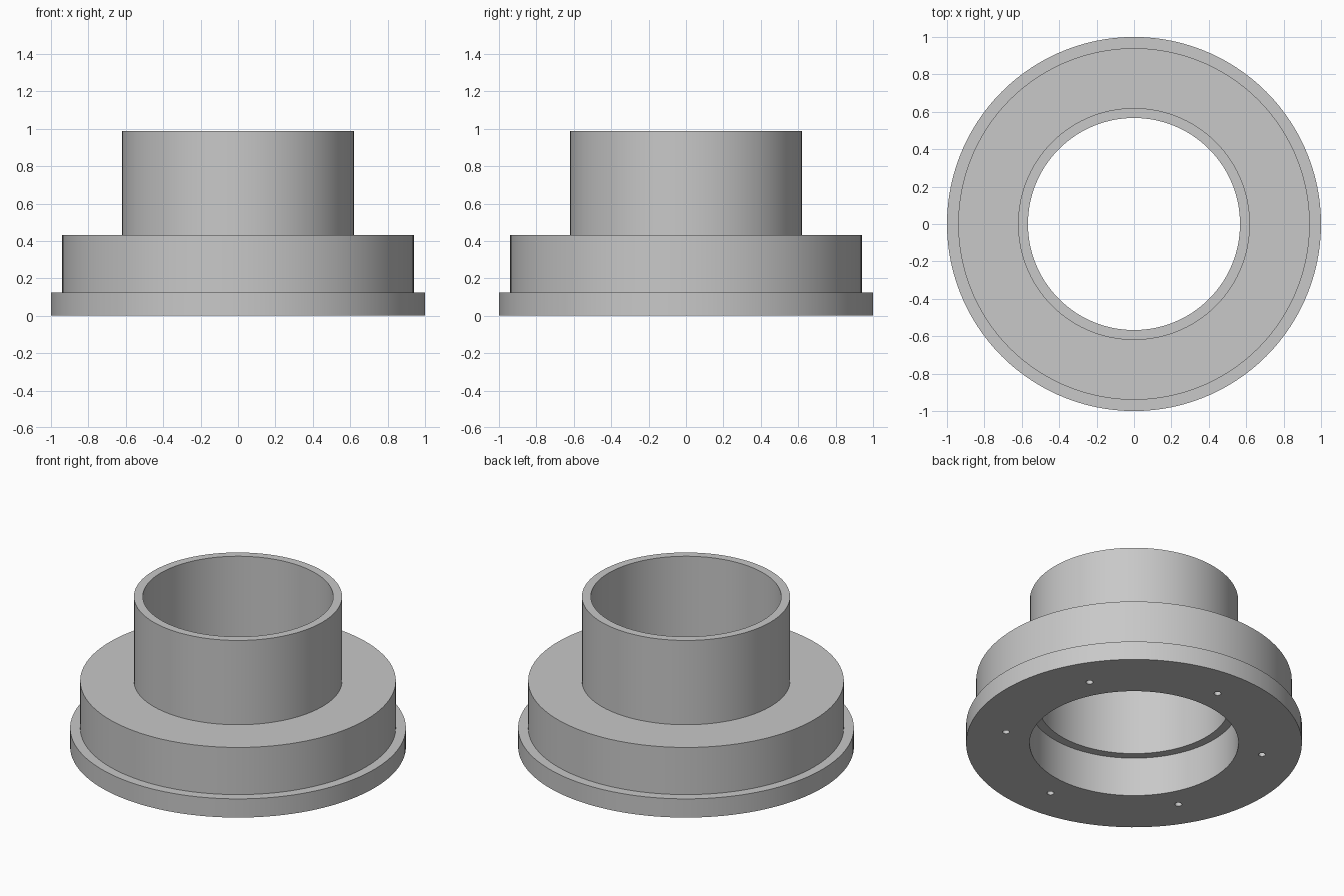
import bpy, bmesh
from math import cos, sin, pi, radians
from mathutils import Matrix

cube = bpy.data.objects.get("Cube")
if cube:
    bpy.data.objects.remove(cube)

SEGMENTS = 120
BOLT_COUNT, BOLT_CIRCLE, BOLT_RADIUS, BOLT_DEPTH = 6, 0.774, 0.021, 0.12

# Single grey material
grey = bpy.data.materials.new("plain grey")
grey.use_nodes = True
grey.diffuse_color = (0.58, 0.58, 0.58, 1)
grey.node_tree.nodes["Principled BSDF"].inputs["Base Color"].default_value = grey.diffuse_color


def add_object(name, bm):
    bmesh.ops.recalc_face_normals(bm, faces=bm.faces[:])
    mesh = bpy.data.meshes.new(name)
    bm.to_mesh(mesh)
    bm.free()
    mesh.materials.append(grey)
    obj = bpy.data.objects.new(name, mesh)
    bpy.context.collection.objects.link(obj)
    return obj


def lathe(name, profile):
    """Revolve a closed (radius, height) profile around z."""
    bm = bmesh.new()
    rings = []
    for i in range(SEGMENTS):
        a = 2 * pi * i / SEGMENTS
        rings.append([bm.verts.new((r * cos(a), r * sin(a), z)) for r, z in profile])
    for i, ring in enumerate(rings):
        following = rings[(i + 1) % SEGMENTS]
        for j in range(len(profile)):
            k = (j + 1) % len(profile)
            bm.faces.new((ring[j], following[j], following[k], ring[k]))
    return add_object(name, bm)


# Flanged collar: base rim, shoulder, neck, and stepped bore
collar = lathe("flanged_collar", [
    (1.0, 0), (1.0, 0.123), (0.94, 0.123), (0.94, 0.433),
    (0.62, 0.433), (0.62, 0.987), (0.567, 0.987),
    (0.567, 0.257), (0.622, 0.257), (0.622, 0)])

# Blind bolt holes in the underside
bm = bmesh.new()
for i in range(BOLT_COUNT):
    a = radians(30) + 2 * pi * i / BOLT_COUNT
    bmesh.ops.create_cone(
        bm, cap_ends=True, segments=24, radius1=BOLT_RADIUS, radius2=BOLT_RADIUS,
        depth=2 * BOLT_DEPTH,
        matrix=Matrix.Translation((BOLT_CIRCLE * cos(a), BOLT_CIRCLE * sin(a), 0)))
cutter = add_object("bolt_hole_cutter", bm)
cutter.hide_render = True

cut = collar.modifiers.new("bolt_holes", 'BOOLEAN')
cut.operation = 'DIFFERENCE'
cut.solver = 'EXACT'
cut.object = cutter

bpy.ops.object.select_all(action='DESELECT')
collar.select_set(True)
bpy.context.view_layer.objects.active = collar
bpy.ops.object.modifier_apply(modifier=cut.name)
bpy.data.objects.remove(cutter)
bpy.ops.object.shade_smooth_by_angle(angle=radians(30))
